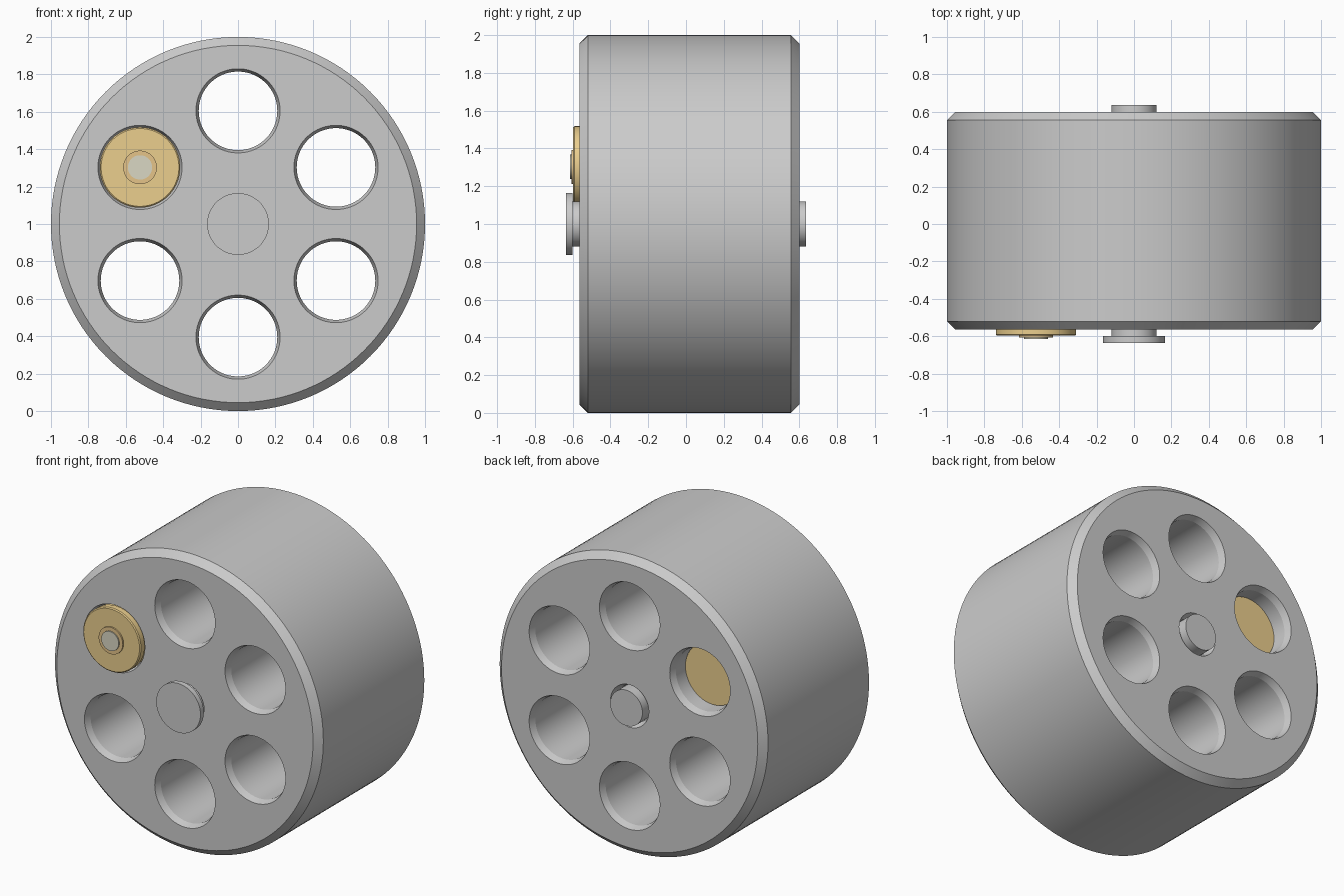
import bpy, bmesh
from math import cos, sin, pi, radians

if "Cube" in bpy.data.objects:
    bpy.data.objects.remove(bpy.data.objects["Cube"])

AXIS_Z = 1.0                       # height of the main axis
FRONT, BACK = -0.565, 0.6          # end faces of the drum


def material(name, rgb):
    m = bpy.data.materials.new(name)
    m.diffuse_color = (*rgb, 1)
    m.use_nodes = True
    m.node_tree.nodes["Principled BSDF"].inputs["Base Color"].default_value = m.diffuse_color
    return m


def add_lathe(bm, profile, cx, cz, n):
    """Closed solid of revolution about a y-parallel axis; profile is (radius, y)."""
    rings = [[bm.verts.new((cx + r * cos(2 * pi * i / n), y, cz + r * sin(2 * pi * i / n)))
              for i in range(n)] for r, y in profile]
    for a, b in zip(rings, rings[1:]):
        for i in range(n):
            j = (i + 1) % n
            bm.faces.new((a[i], a[j], b[j], b[i]))
    bm.faces.new(rings[0])
    bm.faces.new(rings[-1])


def smooth(ob):
    bpy.ops.object.select_all(action='DESELECT')
    ob.select_set(True)
    bpy.context.view_layer.objects.active = ob
    bpy.ops.object.shade_smooth_by_angle(angle=radians(14))


def lathe(name, solids, n=96, mat=None):
    bm = bmesh.new()
    for profile, cx, cz in solids:
        add_lathe(bm, profile, cx, cz, n)
    bmesh.ops.recalc_face_normals(bm, faces=bm.faces)
    me = bpy.data.meshes.new(name)
    bm.to_mesh(me)
    bm.free()
    ob = bpy.data.objects.new(name, me)
    bpy.context.collection.objects.link(ob)
    if mat:
        me.materials.append(mat)
    smooth(ob)
    return ob


def bore(r, flare=0.015, depth=0.045):
    """Through-hole cutter profile with a countersink at both ends."""
    e = 0.1
    k = flare / depth * e
    return [(r + flare + k, FRONT - e), (r, FRONT + depth),
            (r, BACK - depth), (r + flare + k, BACK + e)]


# Drum with bevelled rims
c = 0.045
drum = lathe("drum", [([(1 - c, FRONT), (1, FRONT + c), (1, BACK - c), (1 - c, BACK)], 0, AXIS_Z)], 128)

# Six chambers and the axle hole
centres = [(0.605 * cos(pi / 2 + k * pi / 3), AXIS_Z + 0.605 * sin(pi / 2 + k * pi / 3))
           for k in range(6)]
cutter = lathe("bore_cutter", [(bore(0.21), x, z) for x, z in centres] + [(bore(0.123, 0.02), 0, AXIS_Z)])
cutter.hide_render = True
mod = drum.modifiers.new("bores", 'BOOLEAN')
mod.operation = 'DIFFERENCE'
mod.solver = 'EXACT'
mod.object = cutter
bpy.context.view_layer.objects.active = drum
bpy.ops.object.modifier_apply(modifier=mod.name)
bpy.data.objects.remove(cutter)
smooth(drum)

# Axle pin with a wide front head
lathe("axle_pin", [([(0.165, -0.635), (0.165, -0.6), (0.12, -0.6), (0.12, 0.635)], 0, AXIS_Z)])

# Brass case in the upper left chamber
brass = material("brass", (0.83, 0.62, 0.27))
copper = material("dark_brass", (0.78, 0.55, 0.25))
steel = material("pale_metal", (0.70, 0.68, 0.55))
cx, cz = centres[1]
lathe("brass_case", [([(0.208, -0.597), (0.215, -0.591), (0.215, -0.553), (0.185, -0.545),
                       (0.185, -0.51), (0.206, -0.47), (0.206, 0.46)], cx, cz)], mat=brass)
lathe("cap_ring", [([(0.09, -0.607), (0.09, -0.59)], cx, cz)], 64, copper)
lathe("cap_centre", [([(0.065, -0.615), (0.065, -0.595)], cx, cz)], 64, steel)
